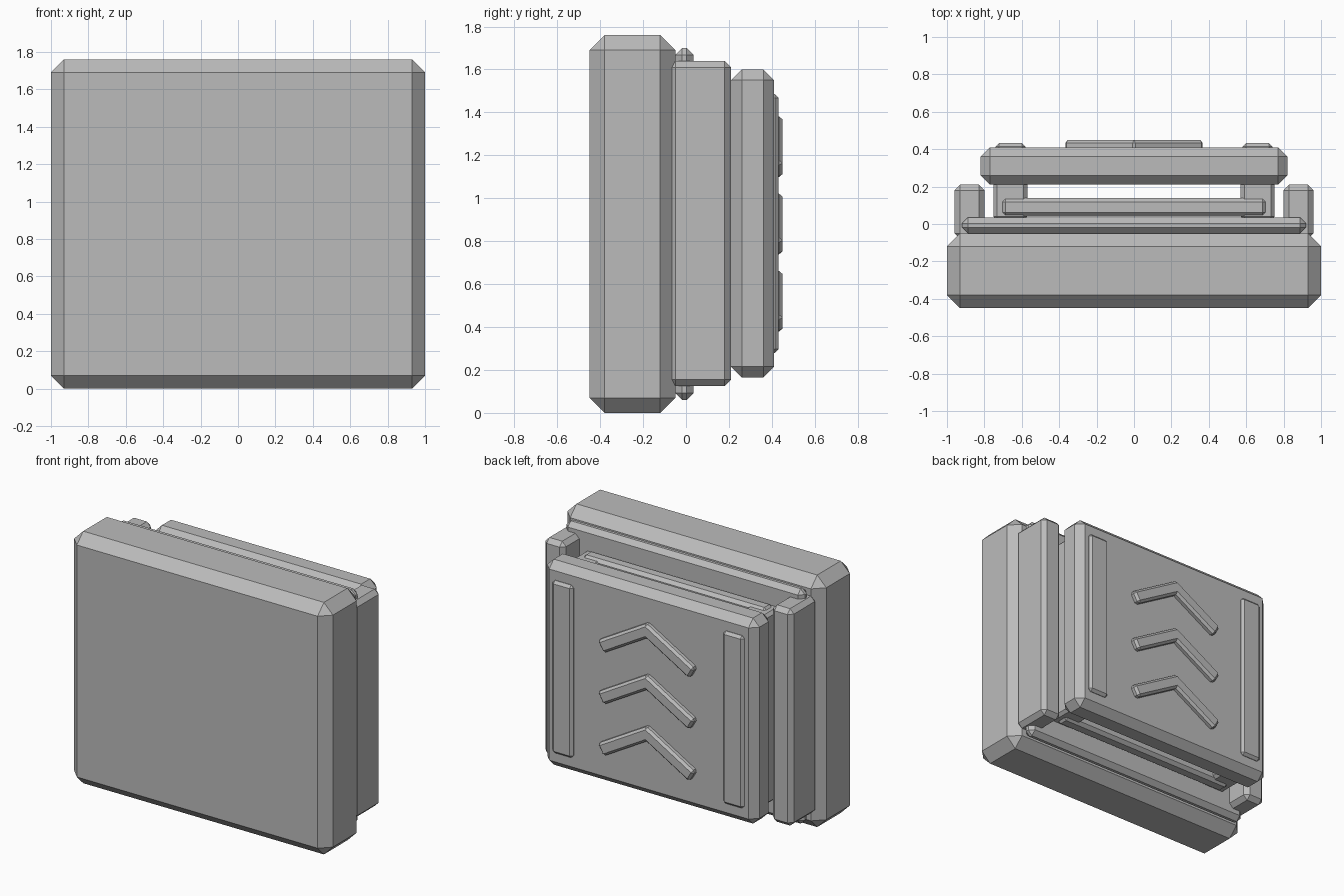
import bpy
import math
from mathutils import Matrix

if "Cube" in bpy.data.objects:
    bpy.data.objects.remove(bpy.data.objects["Cube"])

grey = bpy.data.materials.new("plain grey")
grey.diffuse_color = (0.5, 0.5, 0.5, 1)
grey.use_nodes = True
grey.node_tree.nodes["Principled BSDF"].inputs["Base Color"].default_value = grey.diffuse_color


def block(name, xs, ys, zs, chamfer, tilt=0.0):
    """Box spanning the given ranges, with flat chamfered edges, tilted about y."""
    size = [b - a for a, b in (xs, ys, zs)]
    centre = [(a + b) / 2 for a, b in (xs, ys, zs)]
    bpy.ops.mesh.primitive_cube_add(size=1)
    ob = bpy.context.object
    ob.name = name
    ob.data.transform(Matrix.Diagonal((*size, 1)))
    ob.location = centre
    ob.rotation_euler.y = tilt
    ob.data.materials.append(grey)
    bev = ob.modifiers.new("chamfer", 'BEVEL')
    bev.width = chamfer
    bev.segments = 1
    bev.limit_method = 'NONE'
    return ob


def pair(name, xs, ys, zs, chamfer):
    """Left and right copies of a block."""
    block(name + "_right", xs, ys, zs, chamfer)
    block(name + "_left", (-xs[1], -xs[0]), ys, zs, chamfer)


# Stacked slabs, front to back
block("front_slab", (-1, 1), (-0.45, -0.05), (0, 1.76), 0.07)
block("lip_plate", (-0.92, 0.92), (-0.05, 0.035), (0.06, 1.70), 0.032)
block("inner_plate", (-0.71, 0.71), (0.04, 0.14), (0.20, 1.56), 0.022)
block("back_plate", (-0.82, 0.82), (0.21, 0.41), (0.165, 1.60), 0.05)

# Upright rails, spacers joining the plates, and raised strips
pair("side_rail", (0.80, 0.96), (-0.08, 0.21), (0.125, 1.64), 0.03)
pair("spacer", (0.57, 0.752), (0.02, 0.25), (0.215, 1.545), 0.02)
pair("back_strip", (0.58, 0.74), (0.38, 0.432), (0.28, 1.485), 0.018)

# Raised chevrons, each two crossing bars
angle = math.radians(30)
length, width = 0.44, 0.09
for i in range(3):
    z = 0.52 + 0.36 * i
    for side, label in ((1, "right"), (-1, "left")):
        x = side * 0.162
        block(f"chevron_{i + 1}_{label}",
              (x - length / 2, x + length / 2), (0.39, 0.45),
              (z - width / 2, z + width / 2), 0.016, side * angle)
